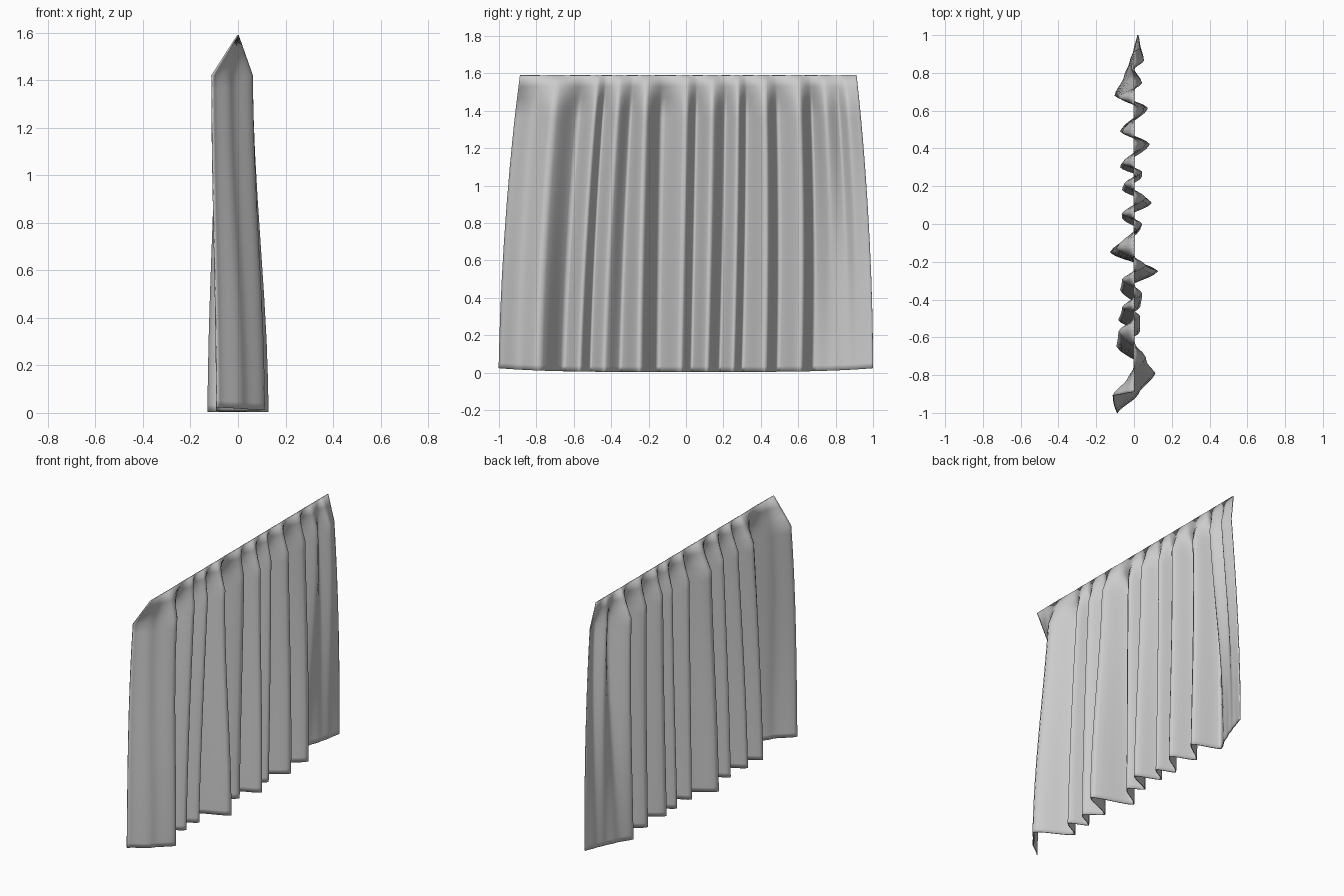
import bpy, bmesh

H = 1.59
# Fold crests across the cloth: (y, x at hem, x at shoulder, sideways lean of the fold)
FOLDS = [
    (-1.00, -0.09, -0.11, 0.00), (-0.90, 0.02, -0.03, 0.00), (-0.79, 0.11, 0.06, 0.01),
    (-0.65, -0.09, -0.08, 0.02), (-0.57, 0.03, 0.03, 0.03), (-0.51, -0.08, -0.06, 0.02),
    (-0.44, 0.03, 0.04, 0.03), (-0.35, -0.07, -0.06, 0.02), (-0.25, 0.125, 0.06, 0.00),
    (-0.15, -0.125, -0.09, 0.00), (-0.03, 0.03, 0.04, 0.02), (0.03, -0.06, -0.06, 0.02),
    (0.11, 0.09, 0.06, 0.03), (0.18, -0.06, -0.05, 0.04), (0.25, 0.04, 0.04, 0.04),
    (0.30, -0.07, -0.06, 0.04), (0.42, 0.08, 0.06, 0.03), (0.49, -0.07, -0.06, 0.03),
    (0.61, 0.07, 0.05, 0.04), (0.68, -0.10, -0.08, 0.04), (0.78, -0.05, 0.04, 0.02),
    (0.86, -0.02, -0.01, 0.02), (0.92, 0.00, 0.05, 0.01), (1.00, 0.02, 0.03, 0.00),
]
SHOULDER = 1.42
SUB = 6
LEVELS = [0, 0.03, 0.12, 0.3, 0.5, 0.7, 0.9, 1.1, 1.25, 1.36, 1.42, 1.47, 1.53, H]


def fold_samples():
    """Rounded interpolation between neighbouring fold crests."""
    out = []
    for a, b in zip(FOLDS, FOLDS[1:]):
        for i in range(SUB):
            t = i / SUB
            s = 0.6 * t * t * (3 - 2 * t) + 0.4 * t
            out.append((a[0] + (b[0] - a[0]) * t, a[1] + (b[1] - a[1]) * s,
                        a[2] + (b[2] - a[2]) * s, a[3] + (b[3] - a[3]) * t))
    out.append(FOLDS[-1])
    return out


# Pleated cloth, gathered to a straight line at the top
bm = bmesh.new()
rows = []
for z in LEVELS:
    t = z / H
    width = 1 - 0.015 * t - 0.085 * t * t
    k = min(z / SHOULDER, 1)
    k = k * k * (3 - 2 * k)
    gather = 1 if z <= SHOULDER else (H - z) / (H - SHOULDER)
    row = []
    for y, xb, xt, lean in fold_samples():
        lift = (0.004 + 0.02 * y ** 4) * (1 - t) ** 4
        row.append(bm.verts.new(((xb + (xt - xb) * k) * gather,
                                 y * width + 0.012 * t + lean * t, z + lift)))
    rows.append(row)
for lo, hi in zip(rows, rows[1:]):
    for i in range(len(lo) - 1):
        bm.faces.new((lo[i], lo[i + 1], hi[i + 1], hi[i]))
mesh = bpy.data.meshes.new("curtain")
bm.to_mesh(mesh)
bm.free()
curtain = bpy.data.objects.new("curtain", mesh)
bpy.context.collection.objects.link(curtain)
mesh.polygons.foreach_set("use_smooth", [True] * len(mesh.polygons))

# Thin fabric thickness with soft hem
thick = curtain.modifiers.new("fabric", 'SOLIDIFY')
thick.thickness = 0.006
thick.offset = 0
